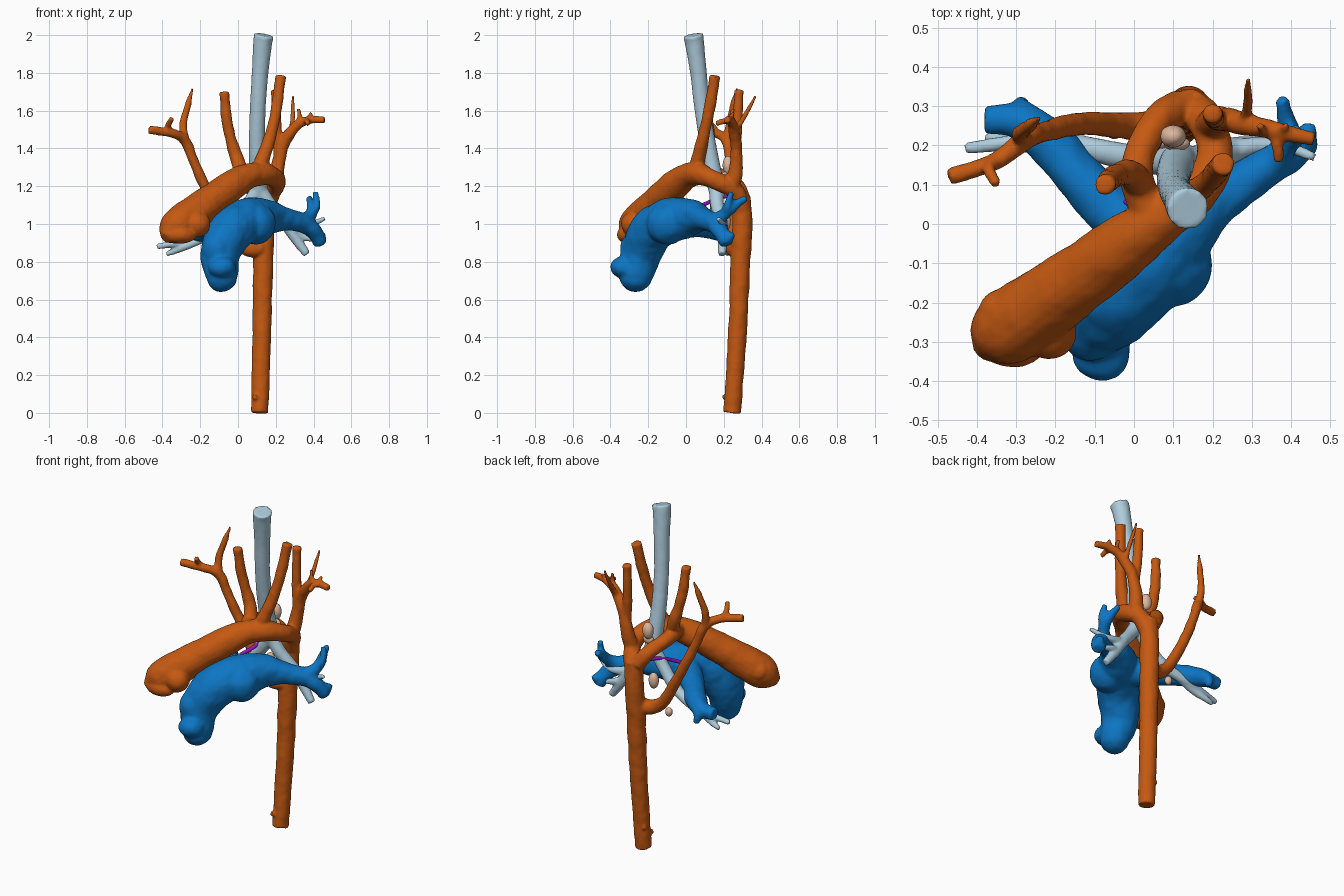
import bpy, bmesh
from mathutils import Vector, Matrix


def catmull(pts, steps=6):
    """Smooth (x, y, z, r) points into a dense path."""
    p = [Vector(q) for q in pts]
    p = [2 * p[0] - p[1]] + p + [2 * p[-1] - p[-2]]
    out = []
    for i in range(1, len(p) - 2):
        a, b, c, d = p[i - 1:i + 3]
        for s in range(steps):
            t = s / steps
            out.append(0.5 * (2 * b + (c - a) * t + (2 * a - 5 * b + 4 * c - d) * t * t
                              + (3 * b - a - 3 * c + d) * t ** 3))
    return out + [p[-2]]


def tube(bm, pts, sides=20):
    """Closed swept tube with varying radius and flat ends."""
    path = catmull(pts)
    pos = [q.to_3d() for q in path]
    up, rings = None, []
    for i, q in enumerate(path):
        t = (pos[min(i + 1, len(pos) - 1)] - pos[max(i - 1, 0)]).normalized()
        if up is None:
            up = t.orthogonal()
        up = (up - t * up.dot(t)).normalized()
        rot = [Matrix.Rotation(6.283185 * k / sides, 3, t) @ up for k in range(sides)]
        rings.append([bm.verts.new(pos[i] + v * max(q[3], 0.006)) for v in rot])
    for a, b in zip(rings, rings[1:]):
        for k in range(sides):
            j = (k + 1) % sides
            bm.faces.new((a[k], a[j], b[j], b[k]))
    bm.faces.new(rings[0][::-1])
    bm.faces.new(rings[-1])


def blob(bm, c, r):
    m = Matrix.Translation(c) @ Matrix.Diagonal((*r, 1))
    bmesh.ops.create_icosphere(bm, subdivisions=3, radius=1, matrix=m)


def part(name, color, tubes=(), blobs=(), voxel=0.009, lumps=0.0, soften=3):
    """Fuse tubes and blobs into one smooth organic surface."""
    bm = bmesh.new()
    for t in tubes:
        tube(bm, t)
    for c, r in blobs:
        blob(bm, c, r)
    bmesh.ops.recalc_face_normals(bm, faces=bm.faces)
    me = bpy.data.meshes.new(name)
    bm.to_mesh(me)
    bm.free()
    ob = bpy.data.objects.new(name, me)
    bpy.context.collection.objects.link(ob)
    mat = bpy.data.materials.new(name + "_color")
    mat.diffuse_color = (*color, 1)
    me.materials.append(mat)
    rm = ob.modifiers.new("fuse", 'REMESH')
    rm.mode, rm.voxel_size, rm.use_smooth_shade = 'VOXEL', voxel, True
    if lumps:
        tex = bpy.data.textures.new(name + "_lumps", 'CLOUDS')
        tex.noise_scale = 0.09
        d = ob.modifiers.new("lumps", 'DISPLACE')
        d.texture, d.strength, d.mid_level = tex, lumps, 0.5
    sm = ob.modifiers.new("soften", 'SMOOTH')
    sm.factor, sm.iterations = 0.5, soften
    return ob


# Aorta with a double arch around the windpipe, and its branches
ascending = [(-.385, -.325, .925, .03), (-.35, -.29, .96, .078), (-.31, -.26, .995, .096),
             (-.24, -.21, 1.05, .095),
             (-.14, -.14, 1.125, .086), (-.03, -.06, 1.205, .08), (.06, .01, 1.255, .068),
             (.13, .06, 1.265, .06)]
left_arch = [(.06, .01, 1.255, .065), (.14, .065, 1.265, .058), (.195, .13, 1.24, .05),
             (.205, .2, 1.21, .048), (.18, .265, 1.17, .047), (.145, .295, 1.08, .05)]
right_arch = [(.05, .02, 1.26, .055), (.01, .1, 1.275, .042), (.015, .18, 1.255, .04),
              (.06, .26, 1.21, .042), (.12, .3, 1.13, .046)]
descending = [(.14, .298, 1.15, .048), (.14, .298, 1.0, .053), (.133, .288, .8, .053),
              (.128, .276, .5, .05), (.12, .258, .2, .048), (.115, .243, .0, .047)]
right_carotid = [(.02, .09, 1.28, .038), (-.01, .13, 1.36, .034), (-.05, .12, 1.5, .029),
                 (-.075, .1, 1.7, .027)]
left_carotid = [(.1, .05, 1.27, .042), (.14, .07, 1.37, .035), (.19, .11, 1.54, .031),
                (.228, .155, 1.785, .03)]
left_subclavian = [(.19, .24, 1.17, .045), (.21, .265, 1.3, .037), (.24, .265, 1.42, .032),
                   (.3, .25, 1.51, .027), (.37, .235, 1.548, .023), (.46, .215, 1.552, .019)]
left_neck = [(.215, .26, 1.34, .028), (.205, .27, 1.5, .026), (.2, .28, 1.71, .025)]
right_subclavian = [(.12, .27, .87, .045), (.05, .25, .87, .042), (-.03, .25, .93, .034),
                    (-.11, .255, 1.07, .03), (-.17, .25, 1.19, .029), (-.23, .235, 1.32, .027),
                    (-.28, .215, 1.44, .026), (-.35, .16, 1.48, .023), (-.47, .12, 1.5, .021)]
twigs = [
    [(-.28, .215, 1.43, .024), (-.29, .23, 1.53, .02), (-.265, .25, 1.63, .017), (-.24, .27, 1.72, .008)],
    [(-.35, .165, 1.48, .018), (-.37, .14, 1.52, .016), (-.35, .1, 1.56, .014)],
    [(.28, .255, 1.48, .016), (.29, .31, 1.57, .014), (.29, .37, 1.68, .009)],
    [(.36, .24, 1.54, .018), (.365, .2, 1.545, .016), (.37, .16, 1.53, .013)],
    [(.3, .25, 1.5, .014), (.325, .24, 1.56, .012), (.32, .25, 1.61, .009)],
    [(.36, .235, 1.54, .012), (.39, .25, 1.59, .009)],
    [(.11, .245, .08, .02), (.085, .195, .085, .016)],
    [(.12, .25, .13, .018), (.075, .29, .14, .012)]]
part("aorta_and_branches", (.56, .1, .006),
     [ascending, left_arch, right_arch, descending, right_carotid, left_carotid,
      left_subclavian, left_neck, right_subclavian] + twigs,
     [((-.22, -.275, 1.0), (.075, .07, .07)), ((-.34, -.235, 1.01), (.055, .07, .065)),
      ((-.31, -.305, .945), (.09, .06, .05))], .008, .01)

# Pulmonary trunk with left and right arteries
trunk = [(-.085, -.27, .66, .05), (-.085, -.265, .72, .085), (-.095, -.235, .84, .105),
         (-.045, -.19, .95, .118), (.04, -.1, 1.015, .118), (.11, -.01, 1.03, .108),
         (.18, .05, 1.035, .085), (.26, .095, 1.025, .06), (.35, .15, 1.0, .05),
         (.41, .19, .95, .044), (.435, .215, .89, .034)]
right_artery = [(.06, -.06, 1.02, .1), (-.05, .03, 1.0, .072), (-.13, .11, .985, .062),
                (-.21, .2, .965, .06), (-.29, .26, .95, .048), (-.38, .265, .945, .036)]
lobe_vessels = [
    [(.34, .145, 1.01, .042), (.385, .2, 1.05, .034), (.39, .26, 1.1, .026), (.375, .32, 1.14, .018)],
    [(.385, .2, 1.05, .028), (.415, .22, 1.1, .022), (.41, .24, 1.17, .018)],
    [(.38, .17, .98, .034), (.43, .21, .95, .026), (.45, .25, .93, .02)],
    [(-.25, .24, .96, .048), (-.29, .295, .93, .028), (-.28, .305, .88, .02)]]
part("pulmonary_artery", (.004, .18, .55), [trunk, right_artery] + lobe_vessels,
     [((-.085, -.325, .77), (.075, .075, .06)), ((-.085, -.265, .71), (.08, .085, .07)),
      ((.1, -.1, 1.0), (.1, .11, .11)), ((-.11, -.27, .86), (.08, .08, .1))], .009, .016, 8)

# Windpipe and bronchi
windpipe = [(.138, .038, 2.0, .054), (.13, .046, 1.95, .05), (.117, .066, 1.8, .044),
            (.105, .085, 1.62, .042),
            (.1, .12, 1.4, .043), (.11, .155, 1.22, .046), (.12, .17, 1.14, .04)]
bronchi = [
    [(.11, .16, 1.19, .04), (.17, .165, 1.1, .036), (.24, .185, 1.02, .034),
     (.3, .195, .93, .028), (.365, .19, .84, .021)],
    [(.24, .185, 1.02, .028), (.32, .2, 1.0, .022), (.39, .195, 1.0, .017), (.46, .17, 1.03, .012)],
    [(.29, .195, .95, .022), (.35, .21, .93, .018), (.43, .2, .91, .012)],
    [(.11, .16, 1.19, .038), (.05, .16, 1.1, .035), (-.04, .175, 1.0, .033),
     (-.15, .2, .94, .028), (-.26, .212, .91, .022), (-.43, .192, .88, .015)],
    [(-.15, .2, .94, .024), (-.26, .2, .89, .022), (-.33, .215, .86, .018), (-.38, .22, .84, .012)]]
part("windpipe_and_bronchi", (.42, .6, .71), [windpipe] + bronchi, voxel=.008, lumps=.003)

# Fibrous cord between artery and arch
part("ligament", (.3, .007, .58),
     [[(-.02, .05, 1.08, .011), (.02, .11, 1.11, .011), (.05, .18, 1.14, .01), (.09, .27, 1.15, .01)]],
     voxel=.004)

# Lymph nodes behind the windpipe
nodes = [((.1, .222, 1.31), (.034, .03, .052)), ((.07, .21, 1.01), (.03, .028, .05)),
         ((-.05, .235, .86), (.022, .02, .028)), ((.11, .205, 1.25), (.036, .02, .03))]
for i, n in enumerate(nodes):
    part(f"lymph_node_{i + 1}", (.73, .48, .35), blobs=[n], voxel=.006, lumps=.006)
